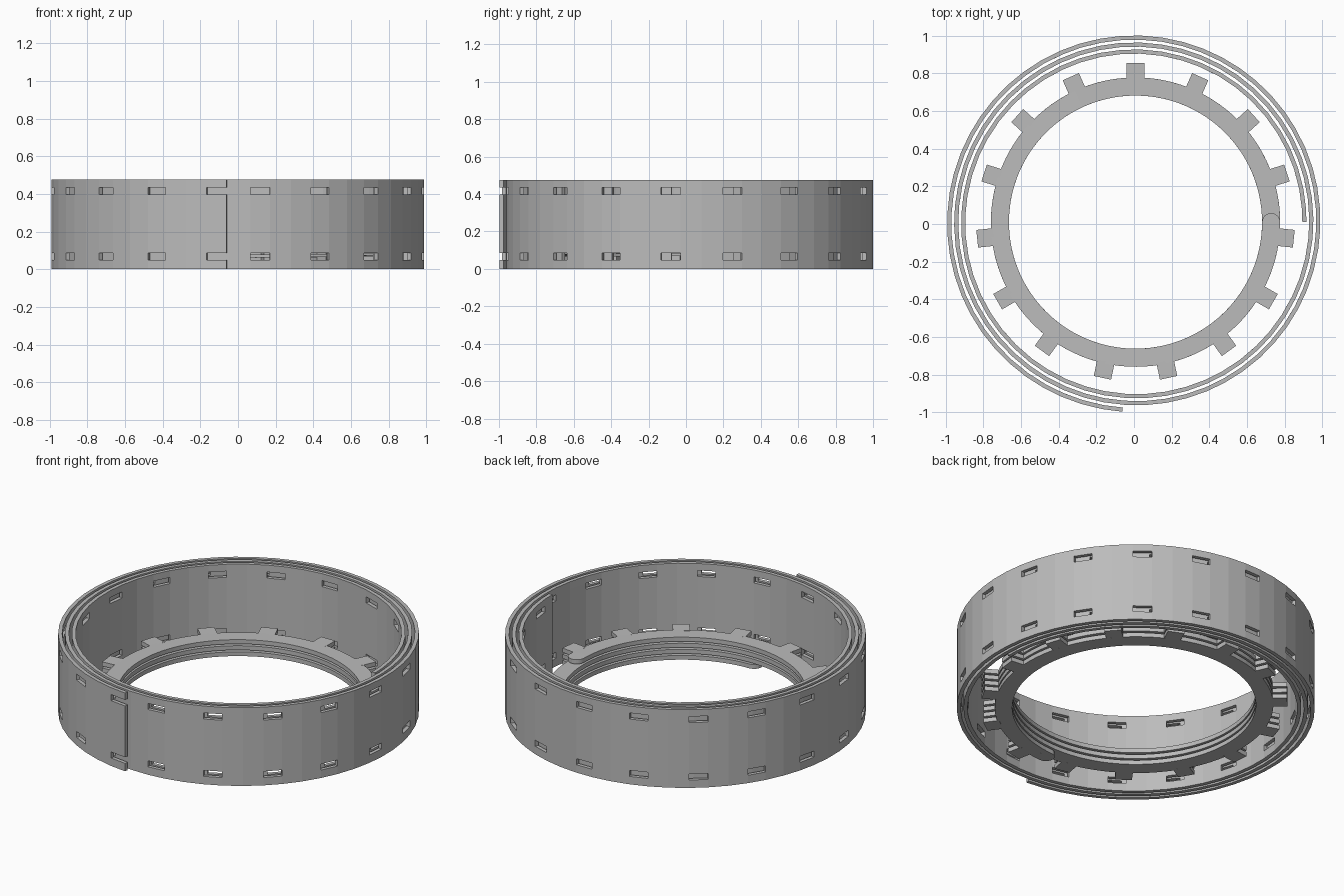
import bpy, bmesh
from math import cos, sin, pi, radians
from mathutils import Matrix, Vector

cube = bpy.data.objects.get("Cube")
if cube:
    bpy.data.objects.remove(cube, do_unlink=True)

CENTRE = Vector((0.008, 0.01, 0))

grey = bpy.data.materials.new("plain_grey")
grey.use_nodes = True
grey.diffuse_color = (0.5, 0.5, 0.5, 1)
grey.node_tree.nodes["Principled BSDF"].inputs["Base Color"].default_value = (0.5, 0.5, 0.5, 1)


def finish(bm, name):
    mesh = bpy.data.meshes.new(name)
    bm.to_mesh(mesh)
    bm.free()
    mesh.materials.append(grey)
    obj = bpy.data.objects.new(name, mesh)
    obj.location = CENTRE
    bpy.context.collection.objects.link(obj)
    return obj


# Coiled band: a spiral wall with two rows of slots, opening at its outer end
def band_radius(a):
    return 0.9075 + 0.037 * a / (2 * pi)


SLOT, GAP = 0.105, 0.114
ROWS = [0, 0.048, 0.085, 0.397, 0.434, 0.476]
angles = [radians(986)]
while angles[-1] > 0:
    step = SLOT if len(angles) % 3 == 1 else GAP
    angles.append(max(0, angles[-1] - step / band_radius(angles[-1])))

bm = bmesh.new()
columns = []
for a in angles:
    r = band_radius(a)
    columns.append([bm.verts.new((r * cos(a), r * sin(a), z)) for z in ROWS])
for i, (c, d) in enumerate(zip(columns, columns[1:])):
    for j in range(len(ROWS) - 1):
        if i % 3 == 0 and j in (1, 3):
            continue
        bm.faces.new((d[j], c[j], c[j + 1], d[j + 1]))
band = finish(bm, "coiled_band")
wall = band.modifiers.new("wall", "SOLIDIFY")
wall.thickness = 0.022
wall.offset = -1

# Helical ring: a flat strip descending clockwise from its top end
INNER, OUTER, THICK, PITCH, TOP = 0.672, 0.768, 0.026, 0.037, 0.146
TURNS = (TOP - THICK) / PITCH
SEGMENTS = 300


def ring_top(a):
    return TOP - PITCH * a / (2 * pi)


bm = bmesh.new()
sections = []
for i in range(SEGMENTS + 1):
    a = 2 * pi * TURNS * i / SEGMENTS
    z = ring_top(a)
    sections.append([bm.verts.new((r * cos(a), -r * sin(a), h)) for r, h in
                     ((INNER, z), (OUTER, z), (OUTER, z - THICK), (INNER, z - THICK))])
for s, t in zip(sections, sections[1:]):
    for k in range(4):
        bm.faces.new((s[k], s[(k + 1) % 4], t[(k + 1) % 4], t[k]))
bm.faces.new(sections[0])
bm.faces.new(sections[-1])
bmesh.ops.recalc_face_normals(bm, faces=bm.faces)
finish(bm, "helical_ring")

# Rounded ends of the ring
bm = bmesh.new()
for a in (0, 2 * pi * TURNS):
    r = (INNER + OUTER) / 2
    place = Matrix.Translation((r * cos(a), -r * sin(a), ring_top(a) - THICK / 2))
    bmesh.ops.create_cone(bm, cap_ends=True, segments=24, radius1=(OUTER - INNER) / 2,
                          radius2=(OUTER - INNER) / 2, depth=THICK, matrix=place)
finish(bm, "ring_rounded_ends")

# Teeth: fifteen per turn, pointing outwards
bm = bmesh.new()
first, spacing = radians(6), radians(24)
for k in range(int((2 * pi * TURNS - first) / spacing) + 1):
    a = first + k * spacing
    place = (Matrix.Rotation(-a, 4, "Z")
             @ Matrix.Translation((0.8, 0, ring_top(a) - THICK / 2))
             @ Matrix.Diagonal((0.09, 0.094, THICK, 1)))
    bmesh.ops.create_cube(bm, size=1, matrix=place)
finish(bm, "ring_teeth")
